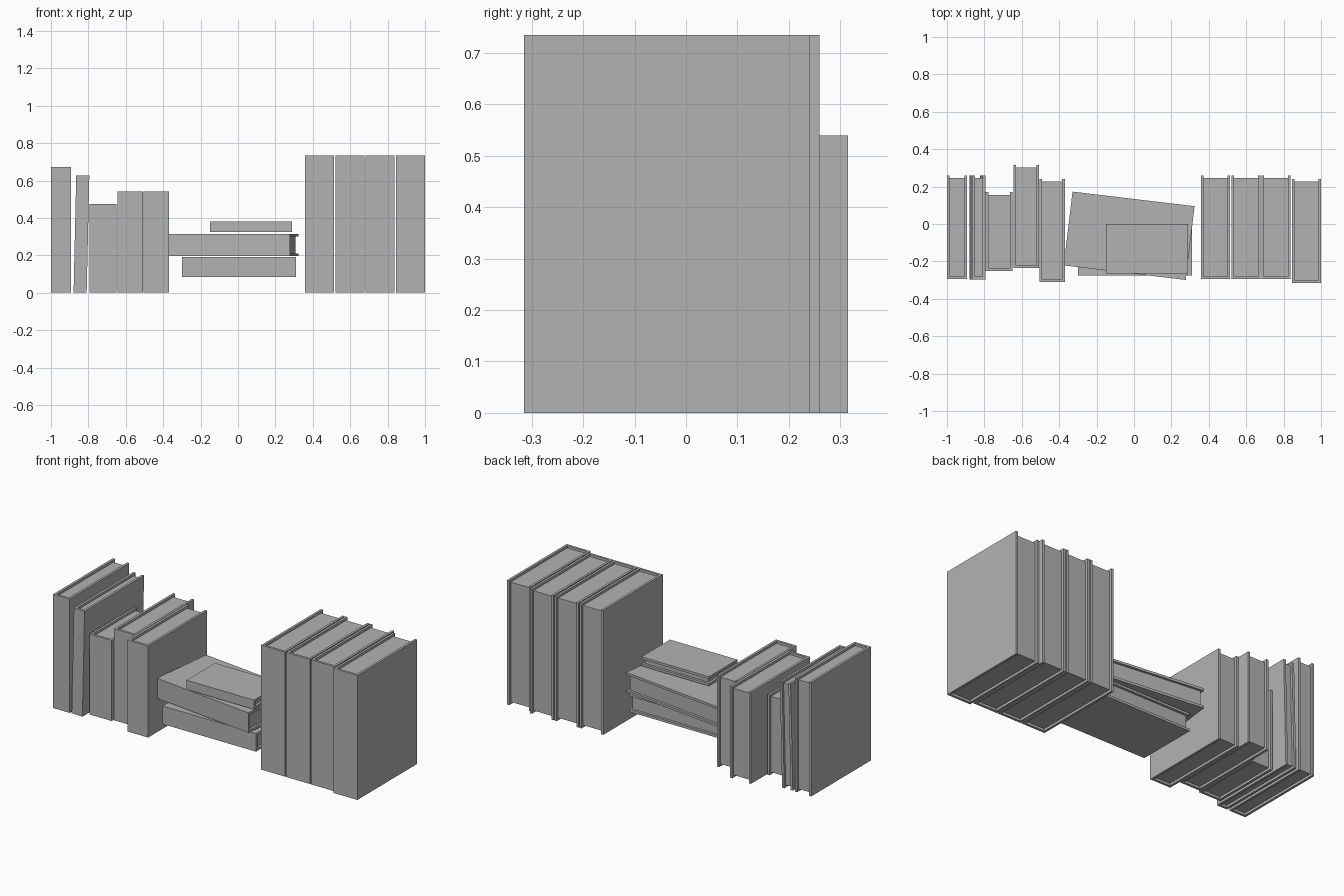
import bpy
import bmesh
from math import radians
from mathutils import Vector

cube = bpy.data.objects.get("Cube")
if cube:
    bpy.data.objects.remove(cube, do_unlink=True)

GREY = (0.45, 0.45, 0.45, 1.0)
grey = bpy.data.materials.new("plain grey")
grey.use_nodes = True
grey.diffuse_color = GREY
grey.node_tree.nodes["Principled BSDF"].inputs["Base Color"].default_value = GREY

BOARD = 0.014    # cover thickness
RECESS = 0.014   # how far the pages sit inside the cover


def prism(name, outline, height, centre, turn):
    """Extrude a closed outline along local z, centred on its origin."""
    bm = bmesh.new()
    face = bm.faces.new([bm.verts.new((x, y, -height / 2)) for x, y in outline])
    extruded = bmesh.ops.extrude_face_region(bm, geom=[face])["geom"]
    top = [v for v in extruded if isinstance(v, bmesh.types.BMVert)]
    bmesh.ops.translate(bm, verts=top, vec=(0, 0, height))
    bmesh.ops.recalc_face_normals(bm, faces=bm.faces)
    mesh = bpy.data.meshes.new(name)
    bm.to_mesh(mesh)
    bm.free()
    mesh.materials.append(grey)
    obj = bpy.data.objects.new(name, mesh)
    obj.location = centre
    obj.rotation_euler = turn
    bpy.context.collection.objects.link(obj)
    return obj


def book(name, thick, depth, height, centre, turn=(0, 0, 0)):
    """A U-shaped cover with its spine at -y, and a recessed page block."""
    w, d = thick / 2, depth / 2
    i = w - BOARD
    spine, edge = -d + BOARD, d - RECESS
    cover = [(-w, -d), (w, -d), (w, d), (i, d), (i, spine),
             (-i, spine), (-i, d), (-w, d)]
    pages = [(-i, spine), (i, spine), (i, edge), (-i, edge)]
    prism(name + "_cover", cover, height, centre, turn)
    prism(name + "_pages", pages, height - 2 * RECESS, centre, turn)


def standing(name, x0, x1, y0, y1, height):
    centre = Vector(((x0 + x1) / 2, (y0 + y1) / 2, height / 2))
    book(name, x1 - x0, y1 - y0, height, centre)


def lying(name, length, depth, z0, z1, x, y, yaw=0):
    book(name, z1 - z0, depth, length, (x, y, (z0 + z1) / 2),
         (0, radians(90), radians(yaw)))


# Upright books on the -x side
standing("tall_thin_book", -1.0, -0.893, -0.295, 0.26, 0.672)
standing("small_book", -0.793, -0.65, -0.25, 0.17, 0.475)
standing("medium_book_1", -0.645, -0.508, -0.235, 0.315, 0.54)
standing("medium_book_2", -0.505, -0.37, -0.31, 0.24, 0.54)

# Slightly leaning book
book("leaning_book", 0.07, 0.555, 0.626, (-0.837, -0.018, 0.314),
     (0, radians(1.3), 0))

# Matching set of tall books on the +x side, the last one pulled forward
for n in range(4):
    x0 = 0.358 + n * 0.162
    shift = -0.02 if n == 3 else 0
    standing(f"set_book_{n + 1}", x0, x0 + 0.156, -0.295 + shift, 0.26 + shift, 0.735)

# Stack of lying books in the middle
lying("stack_bottom_book", 0.61, 0.365, 0.085, 0.192, 0.005, -0.092)
lying("stack_middle_book", 0.657, 0.397, 0.197, 0.315, -0.026, -0.063, -6.8)
lying("stack_top_book", 0.44, 0.265, 0.325, 0.38, 0.07, -0.132)
